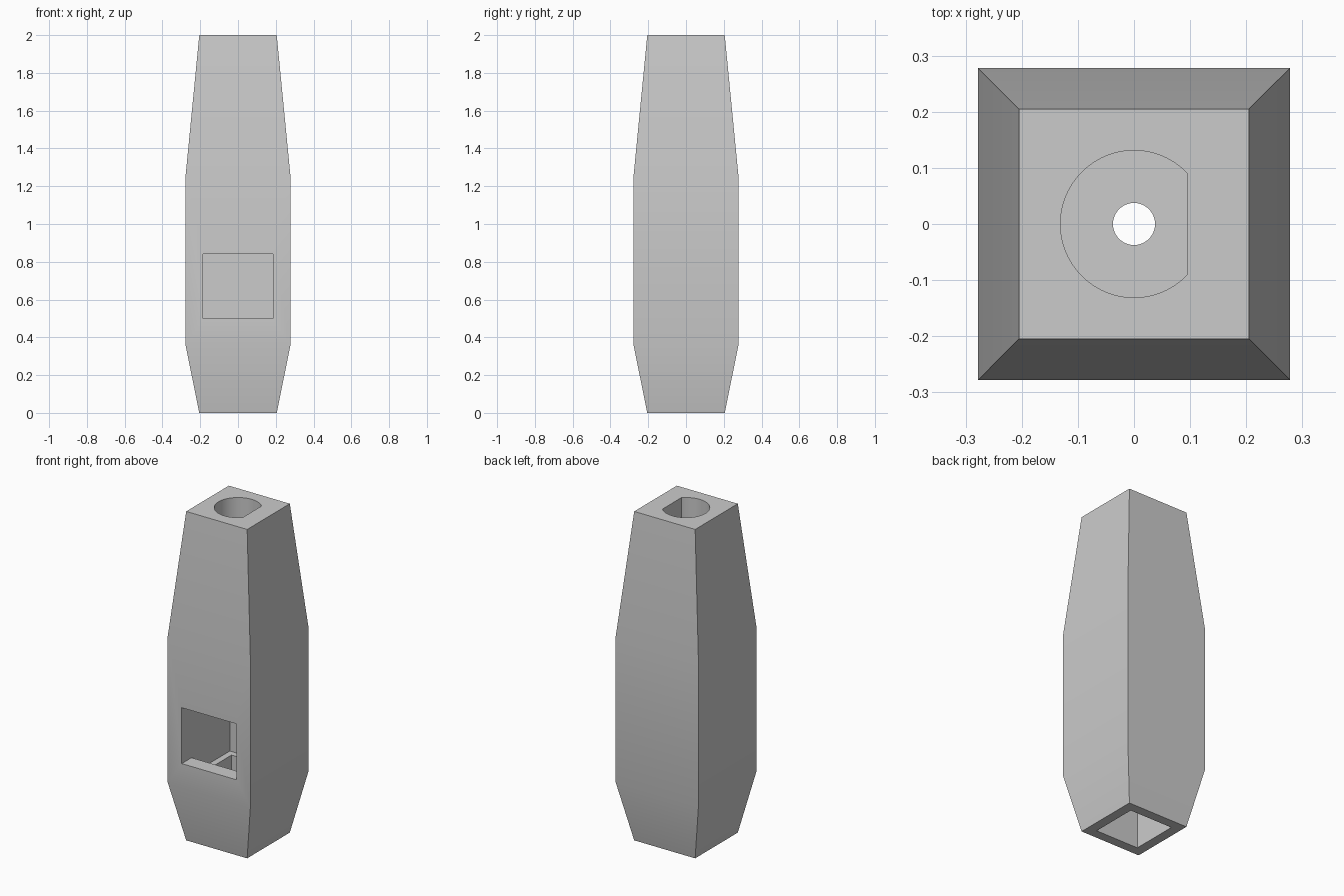
import bpy
import bmesh
from math import acos, cos, sin

default = bpy.data.objects.get("Cube")
if default:
    bpy.data.objects.remove(default, do_unlink=True)

grey = bpy.data.materials.new("light_grey")
grey.use_nodes = True
colour = (0.6, 0.6, 0.6, 1)
grey.diffuse_color = colour
grey.node_tree.nodes["Principled BSDF"].inputs["Base Color"].default_value = colour


def loft(name, sections):
    """Closed solid through stacked (z, outline) sections."""
    bm = bmesh.new()
    rings = [[bm.verts.new((x, y, z)) for x, y in outline] for z, outline in sections]
    for low, high in zip(rings, rings[1:]):
        for i in range(len(low)):
            j = (i + 1) % len(low)
            bm.faces.new((low[i], low[j], high[j], high[i]))
    bm.faces.new(rings[0][::-1])
    bm.faces.new(rings[-1])
    bmesh.ops.recalc_face_normals(bm, faces=bm.faces)
    mesh = bpy.data.meshes.new(name)
    bm.to_mesh(mesh)
    bm.free()
    mesh.materials.append(grey)
    obj = bpy.data.objects.new(name, mesh)
    bpy.context.collection.objects.link(obj)
    return obj


def rectangle(x, front, back):
    return [(-x, front), (x, front), (x, back), (-x, back)]


def square(half):
    return rectangle(half, -half, half)


def arc(radius, start, end, steps):
    angles = [start + (end - start) * i / steps for i in range(steps + 1)]
    return [(radius * cos(a), radius * sin(a)) for a in angles]


def prism(name, outline, bottom, top):
    return loft(name, [(bottom, outline), (top, outline)])


# Tapered square body
body = loft("body", [(0, square(0.205)), (0.36, square(0.278)),
                     (1.25, square(0.278)), (2, square(0.205))])

# Chamber, front window, bottom opening, flat-sided socket and shaft hole
tau = 6.283185
flat = acos(0.095 / 0.131)
cutters = [
    prism("chamber_cutter", square(0.184), 0.4, 0.84),
    prism("window_cutter", rectangle(0.184, -0.4, 0), 0.5, 0.84),
    prism("bottom_cutter", square(0.146), -0.1, 0.6),
    prism("socket_cutter", arc(0.131, flat, tau - flat, 64), 0.95, 2.1),
    prism("shaft_cutter", arc(0.0375, 0, tau, 48)[:-1], 0.7, 1.2),
]

bpy.ops.object.select_all(action='DESELECT')
body.select_set(True)
bpy.context.view_layer.objects.active = body
for cutter in cutters:
    cutter.hide_render = True
    cut = body.modifiers.new(cutter.name, 'BOOLEAN')
    cut.operation = 'DIFFERENCE'
    cut.solver = 'EXACT'
    cut.object = cutter
    bpy.ops.object.modifier_apply(modifier=cut.name)
    bpy.data.objects.remove(cutter, do_unlink=True)

# Soft shading across the gentle bends, crisp corners elsewhere
bpy.ops.object.shade_smooth_by_angle(angle=0.52)
